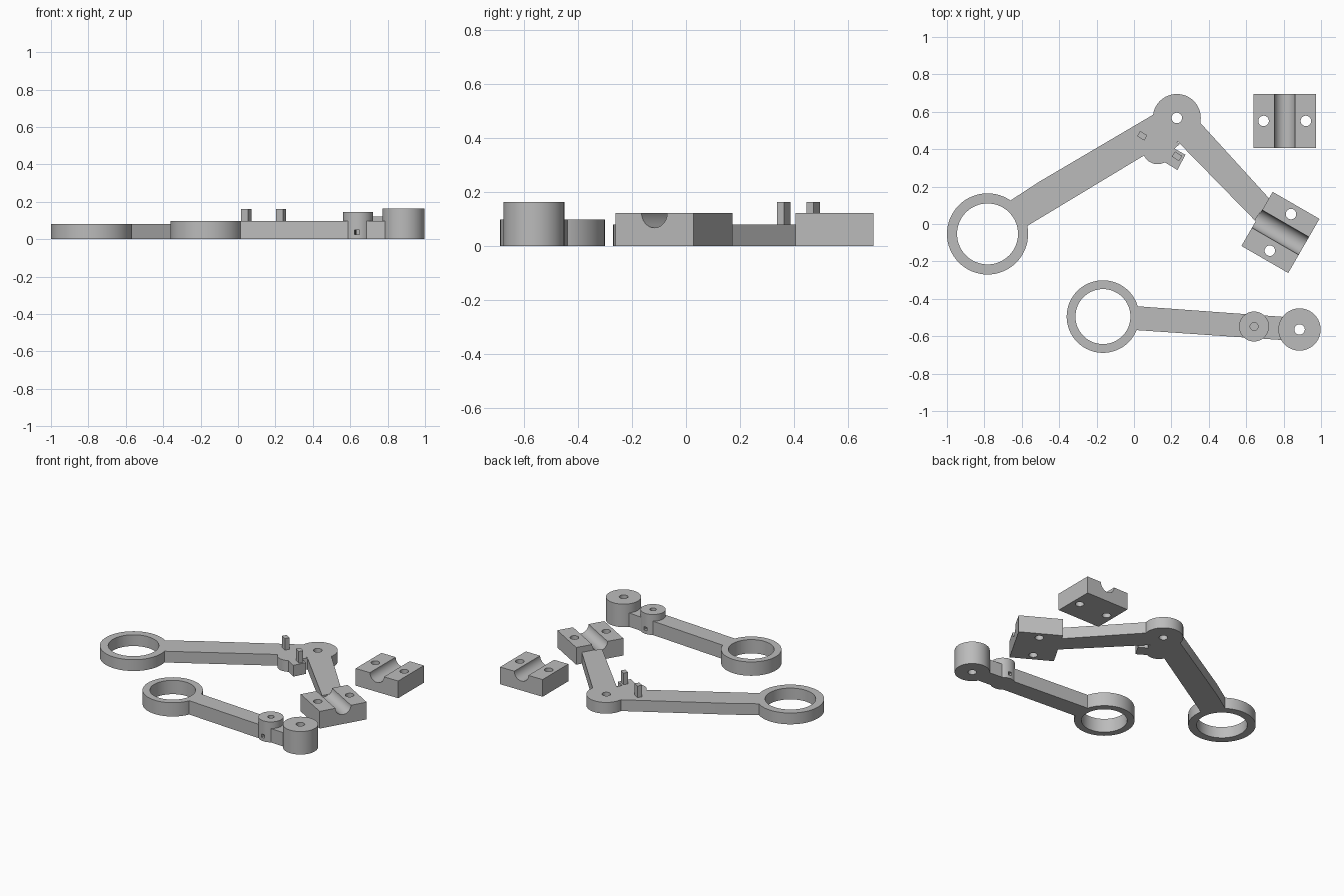
import bpy, bmesh, math
from mathutils import Matrix, Vector

cube = bpy.data.objects.get("Cube")
if cube:
    bpy.data.objects.remove(cube, do_unlink=True)

grey = bpy.data.materials.new("plain grey")
grey.use_nodes = True
grey.diffuse_color = (0.5, 0.5, 0.5, 1)
grey.node_tree.nodes["Principled BSDF"].inputs["Base Color"].default_value = (0.5, 0.5, 0.5, 1)


def make(name, bm):
    bmesh.ops.recalc_face_normals(bm, faces=bm.faces[:])
    mesh = bpy.data.meshes.new(name)
    bm.to_mesh(mesh)
    bm.free()
    mesh.materials.append(grey)
    obj = bpy.data.objects.new(name, mesh)
    bpy.context.collection.objects.link(obj)
    return obj


def plate(name, points, z0, z1):
    """Extruded flat outline."""
    bm = bmesh.new()
    face = bm.faces.new([bm.verts.new((x, y, z0)) for x, y in points])
    top = bmesh.ops.extrude_face_region(bm, geom=[face])["geom"]
    verts = [g for g in top if isinstance(g, bmesh.types.BMVert)]
    bmesh.ops.translate(bm, verts=verts, vec=(0, 0, z1 - z0))
    return make(name, bm)


def disc(name, centre, radius, z0, z1, sides=64):
    ring = [(centre[0] + radius * math.cos(math.tau * i / sides),
             centre[1] + radius * math.sin(math.tau * i / sides)) for i in range(sides)]
    return plate(name, ring, z0, z1)


def box(name, centre, size, angle):
    bm = bmesh.new()
    matrix = (Matrix.Translation(centre) @ Matrix.Rotation(math.radians(angle), 4, "Z")
              @ Matrix.Diagonal((*size, 1)))
    bmesh.ops.create_cube(bm, size=1, matrix=matrix)
    return make(name, bm)


def combine(target, operation, parts):
    """Merge or cut the parts, then discard them."""
    bpy.context.view_layer.objects.active = target
    for part in parts:
        mod = target.modifiers.new("combine", "BOOLEAN")
        mod.operation, mod.solver, mod.object = operation, "EXACT", part
        bpy.ops.object.modifier_apply(modifier=mod.name)
        bpy.data.objects.remove(part, do_unlink=True)


def bore(target, centre, radius):
    combine(target, "DIFFERENCE", [disc("bore", centre, radius, -0.1, 0.3)])


def cut_clamp(target, centre, angle):
    """Round groove across the top and a bolt hole on each side."""
    turn = Matrix.Rotation(math.radians(angle), 4, "Z")
    bm = bmesh.new()
    bmesh.ops.create_cone(bm, cap_ends=True, segments=48, radius1=0.055, radius2=0.055, depth=0.3,
                          matrix=Matrix.Translation((*centre, 0.122)) @ turn
                          @ Matrix.Rotation(math.pi / 2, 4, "X"))
    combine(target, "DIFFERENCE", [make("groove", bm)])
    for side in (-1, 1):
        offset = turn @ Vector((side * 0.113, 0, 0))
        bore(target, (centre[0] + offset.x, centre[1] + offset.y), 0.028)


def clamp_block(name, centre, angle):
    return box(name, (*centre, 0.061), (0.334, 0.289, 0.122), angle)


# Bent lever: ring, two arms, pivot hub, spring foot, pins and clamp
ring, hub, clamp = (-0.783, -0.053), (0.229, 0.567), (0.783, -0.045)
H = 0.08
bent_lever = disc("bent_lever", ring, 0.217, 0, H)
combine(bent_lever, "UNION", [
    plate("long_arm", [(-0.7, 0.1), (-0.505, 0.227), (0.1, 0.583), (0.2, 0.6), (0.18, 0.44),
                       (0.06, 0.37), (-0.57, -0.01), (-0.62, -0.04)], 0, H),
    disc("hub", hub, 0.128, 0, H),
    plate("short_arm", [(0.297, 0.604), (0.725, 0.134), (0.66, 0.005), (0.179, 0.497)], 0, H),
    disc("lobe", (0.126, 0.4), 0.08, 0, H),
    plate("foot", [(0.136, 0.347), (0.232, 0.289), (0.275, 0.37), (0.217, 0.403),
                   (0.245, 0.428), (0.19, 0.46)], 0, H),
    box("pin", (0.044, 0.472, 0.11), (0.045, 0.032, 0.105), -32),
    box("pin", (0.23, 0.362, 0.11), (0.045, 0.032, 0.105), -32),
    clamp_block("clamp", clamp, 60),
])
bore(bent_lever, ring, 0.163)
bore(bent_lever, hub, 0.028)
cut_clamp(bent_lever, clamp, 60)

# Loose clamp cap
cap_centre = (0.806, 0.551)
clamp_cap = clamp_block("clamp_cap", cap_centre, 0)
cut_clamp(clamp_cap, cap_centre, 0)

# Straight lever: ring, arm, drilled boss and tall hub
ring, boss, hub = (-0.166, -0.495), (0.642, -0.548), (0.885, -0.564)
H = 0.098
straight_lever = disc("straight_lever", ring, 0.194, 0, H)
combine(straight_lever, "UNION", [
    plate("arm", [(-0.05, -0.435), (0.86, -0.501), (0.86, -0.625), (-0.05, -0.563)], 0, H),
    disc("boss", boss, 0.08, 0, 0.145),
    disc("hub", hub, 0.113, 0, 0.163),
])
bore(straight_lever, ring, 0.147)
bore(straight_lever, hub, 0.028)
combine(straight_lever, "DIFFERENCE", [
    disc("boss_hole", boss, 0.021, 0.022, 0.3, 32),
    box("cross_slot", (*boss, 0.036), (0.026, 0.3, 0.024), -4),
])

# Smooth round walls, crisp edges
for obj in (bent_lever, clamp_cap, straight_lever):
    bpy.ops.object.select_all(action="DESELECT")
    obj.select_set(True)
    bpy.context.view_layer.objects.active = obj
    bpy.ops.object.shade_smooth_by_angle(angle=math.radians(30))
